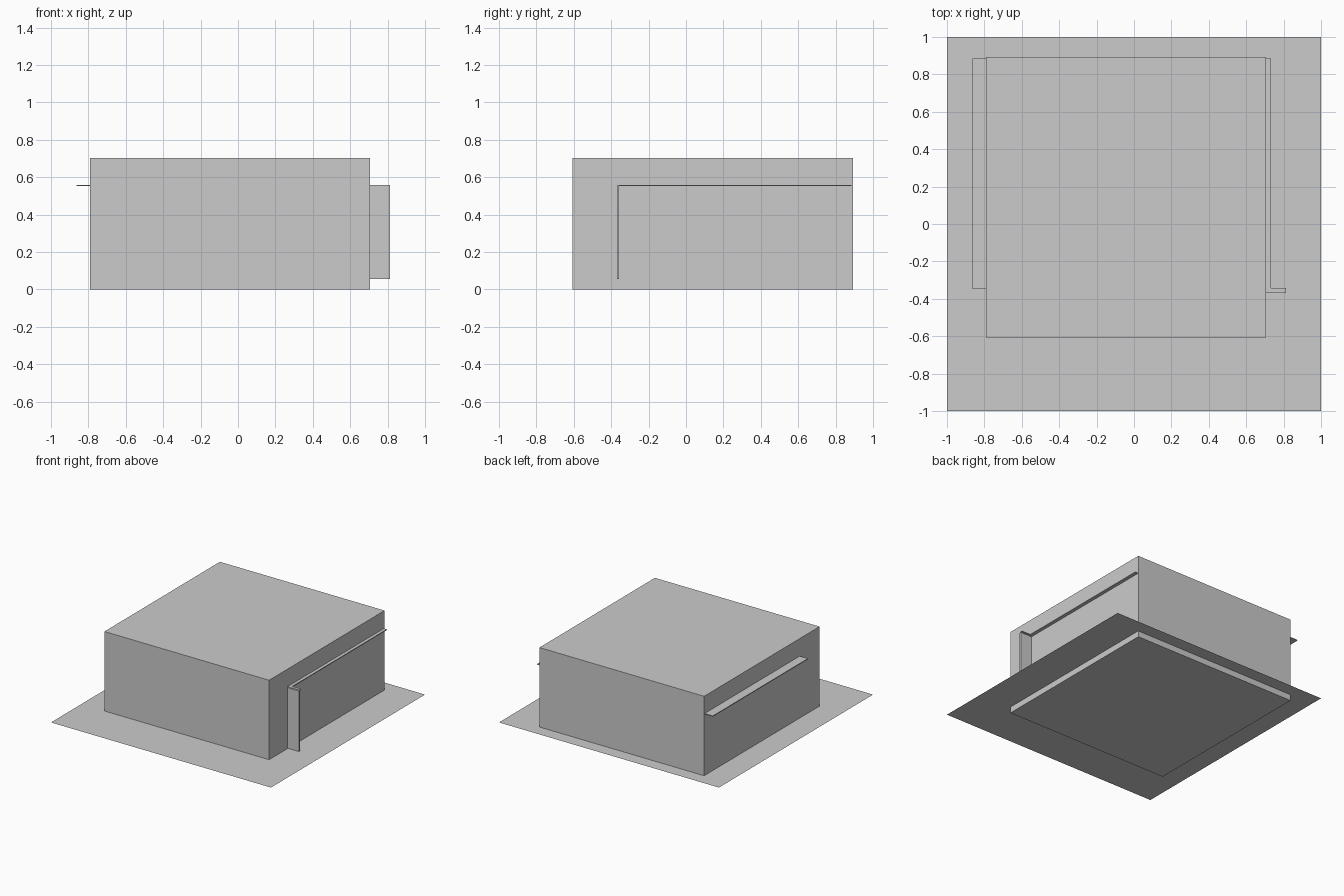
import bpy

cube = bpy.data.objects.get("Cube")
if cube:
    bpy.data.objects.remove(cube, do_unlink=True)

grey = bpy.data.materials.new("plain grey")
grey.use_nodes = True
grey.diffuse_color = (0.6, 0.6, 0.6, 1)
grey.node_tree.nodes["Principled BSDF"].inputs["Base Color"].default_value = (0.6, 0.6, 0.6, 1)


def finish(name):
    ob = bpy.context.object
    ob.name = ob.data.name = name
    ob.data.materials.append(grey)
    return ob


def box(name, x, y, z):
    """Box from (low, high) ranges on each axis."""
    spans = (x, y, z)
    bpy.ops.mesh.primitive_cube_add(size=1, location=[(a + b) / 2 for a, b in spans])
    ob = finish(name)
    for v in ob.data.vertices:
        v.co = [c * (b - a) for c, (a, b) in zip(v.co, spans)]
    return ob


# Ground sheet, slightly above the sunken base of the building
bpy.ops.mesh.primitive_plane_add(size=2, location=(0, 0, 0.05))
finish("ground_sheet")

# Main building block
WEST, EAST = -0.79, 0.707
box("building", (WEST, EAST), (-0.606, 0.893), (0, 0.703))

# Thin ledges along both sides, and the cap over the fin
ledge_z = (0.552, 0.559)
box("right_ledge", (-0.864, WEST), (-0.348, 0.885), ledge_z)
box("left_ledge", (EAST, 0.733), (-0.342, 0.885), ledge_z)
box("fin_cap", (EAST, 0.813), (-0.366, -0.342), ledge_z)

# Upright fin standing out from the left wall
box("fin", (EAST, 0.813), (-0.37, -0.358), (0.055, 0.552))
